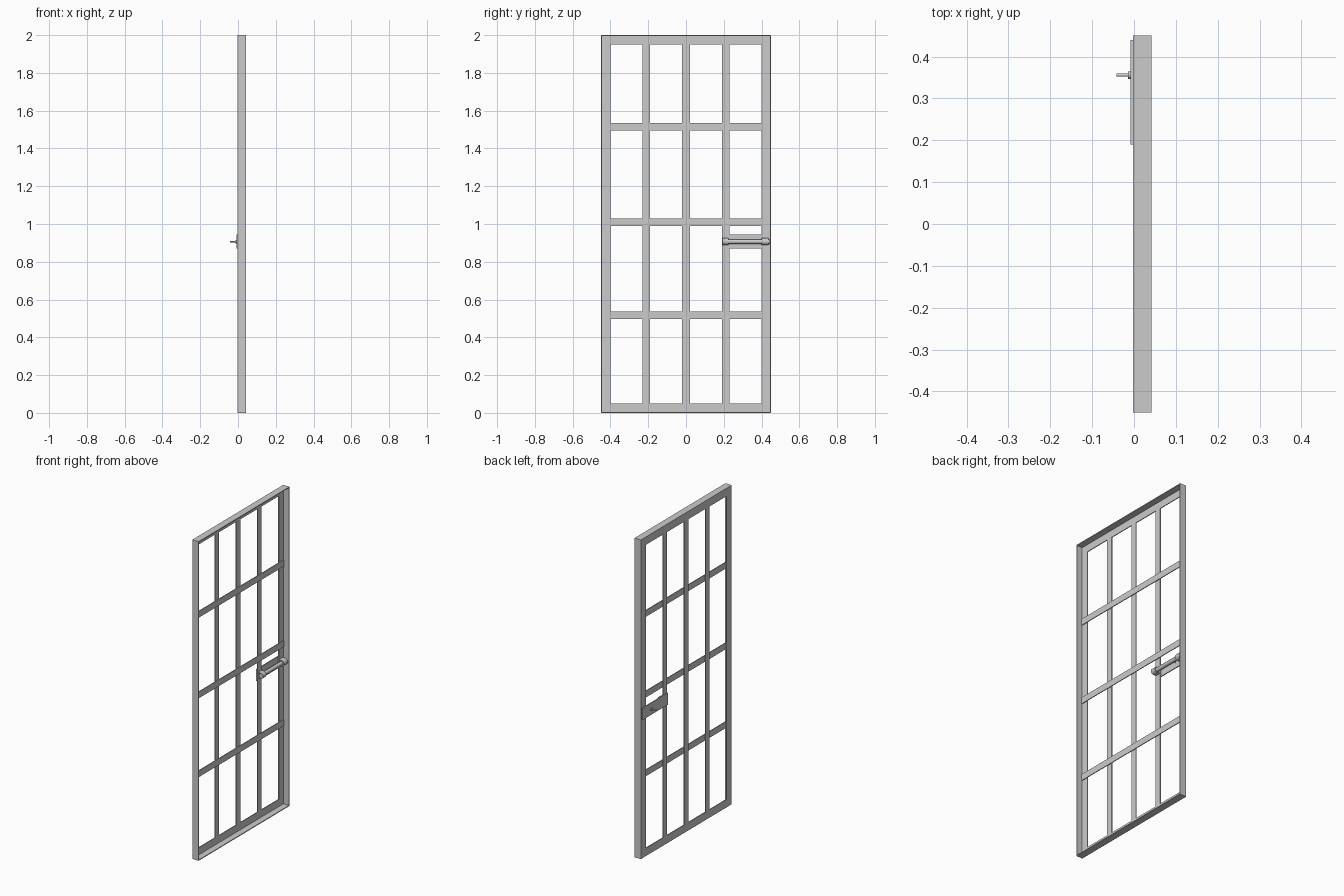
import bpy, bmesh, math
from mathutils import Matrix, Vector

if "Cube" in bpy.data.objects:
    bpy.data.objects.remove(bpy.data.objects["Cube"])


def finish(name, bm, smooth=False):
    bmesh.ops.recalc_face_normals(bm, faces=bm.faces[:])
    me = bpy.data.meshes.new(name)
    bm.to_mesh(me)
    bm.free()
    ob = bpy.data.objects.new(name, me)
    bpy.context.collection.objects.link(ob)
    if smooth:
        bpy.ops.object.select_all(action='DESELECT')
        bpy.context.view_layer.objects.active = ob
        ob.select_set(True)
        bpy.ops.object.shade_smooth_by_angle()
    return ob


def box(name, x, y, z):
    lo, hi = Vector((x[0], y[0], z[0])), Vector((x[1], y[1], z[1]))
    m = Matrix.Translation((lo + hi) / 2) @ Matrix.Diagonal((*(hi - lo), 1))
    bm = bmesh.new()
    bmesh.ops.create_cube(bm, size=1, matrix=m)
    return finish(name, bm)


def rod(name, a, b, r, segs=20):
    a, b = Vector(a), Vector(b)
    q = (b - a).to_track_quat('Z', 'Y').to_matrix().to_4x4()
    bm = bmesh.new()
    bmesh.ops.create_cone(bm, cap_ends=True, segments=segs, radius1=r, radius2=r,
                          depth=(b - a).length, matrix=Matrix.Translation((a + b) / 2) @ q)
    return finish(name, bm, True)


W, H, D, T, F = 0.45, 2.0, 0.042, 0.005, 0.05
X0 = -0.002


# Mitred angle-iron frame: sweep an L section round the rectangle
# section points are (inset from the outer edge, x)
section = [(0, X0), (F, X0), (F, X0 + T), (T, X0 + T), (T, D), (0, D)]
bm = bmesh.new()
rings = []
for sy, top in ((-1, 0), (1, 0), (1, 1), (-1, 1)):
    rings.append([bm.verts.new((x, sy * (W - i), H - i if top else i)) for i, x in section])
for k in range(4):
    a, b = rings[k], rings[(k + 1) % 4]
    for j in range(6):
        n = (j + 1) % 6
        bm.faces.new((a[j], a[n], b[n], b[j]))
finish("angle_frame", bm)

# Vertical flat bars, with horizontal flat bars laid on their inner side
for i, y in enumerate((-0.21, 0, 0.21)):
    box(f"vertical_bar_{i}", (X0, X0 + T), (y - 0.02, y + 0.02), (0.01, H - 0.01))
for i, z in enumerate((0.516, 1.01, 1.515)):
    box(f"horizontal_bar_{i}", (X0 + T, X0 + 2 * T), (-W + T, W - T), (z - 0.02, z + 0.02))

# Latch back plate
ZC, XC = 0.907, 0.02
box("latch_plate", (-0.008, -0.002), (0.19, 0.44), (ZC - 0.037, ZC + 0.037))


# Arched keepers holding the sliding bolt
def keeper(name, y0, y1):
    def arch(r):
        return [(X0, ZC - r)] + [(XC + r * math.sin(t), ZC - r * math.cos(t))
                for t in (math.pi * k / 12 for k in range(13))] + [(X0, ZC + r)]
    bm = bmesh.new()
    outer, inner = arch(0.019), arch(0.0125)
    loops = [[bm.verts.new((x, y, z)) for x, z in p] for y in (y0, y1) for p in (outer, inner)]
    o0, i0, o1, i1 = loops
    for k in range(len(outer) - 1):
        for a, b in ((o0, o1), (i1, i0), (i0, o0), (o1, i1)):
            bm.faces.new((a[k], a[k + 1], b[k + 1], b[k]))
    for k in (0, -1):
        bm.faces.new((o0[k], i0[k], i1[k], o1[k]))
    finish(name, bm, True)


keeper("keeper_inner", 0.193, 0.226)
keeper("keeper_outer", 0.4, 0.438)

# Sliding bolt and the peg that works it from the other side
rod("bolt", (XC, 0.195, ZC), (XC, 0.442, ZC), 0.012)
rod("peg", (XC, 0.356, ZC), (-0.042, 0.356, ZC), 0.004)
rod("peg_collar", (-0.008, 0.356, ZC), (-0.014, 0.356, ZC), 0.009)
